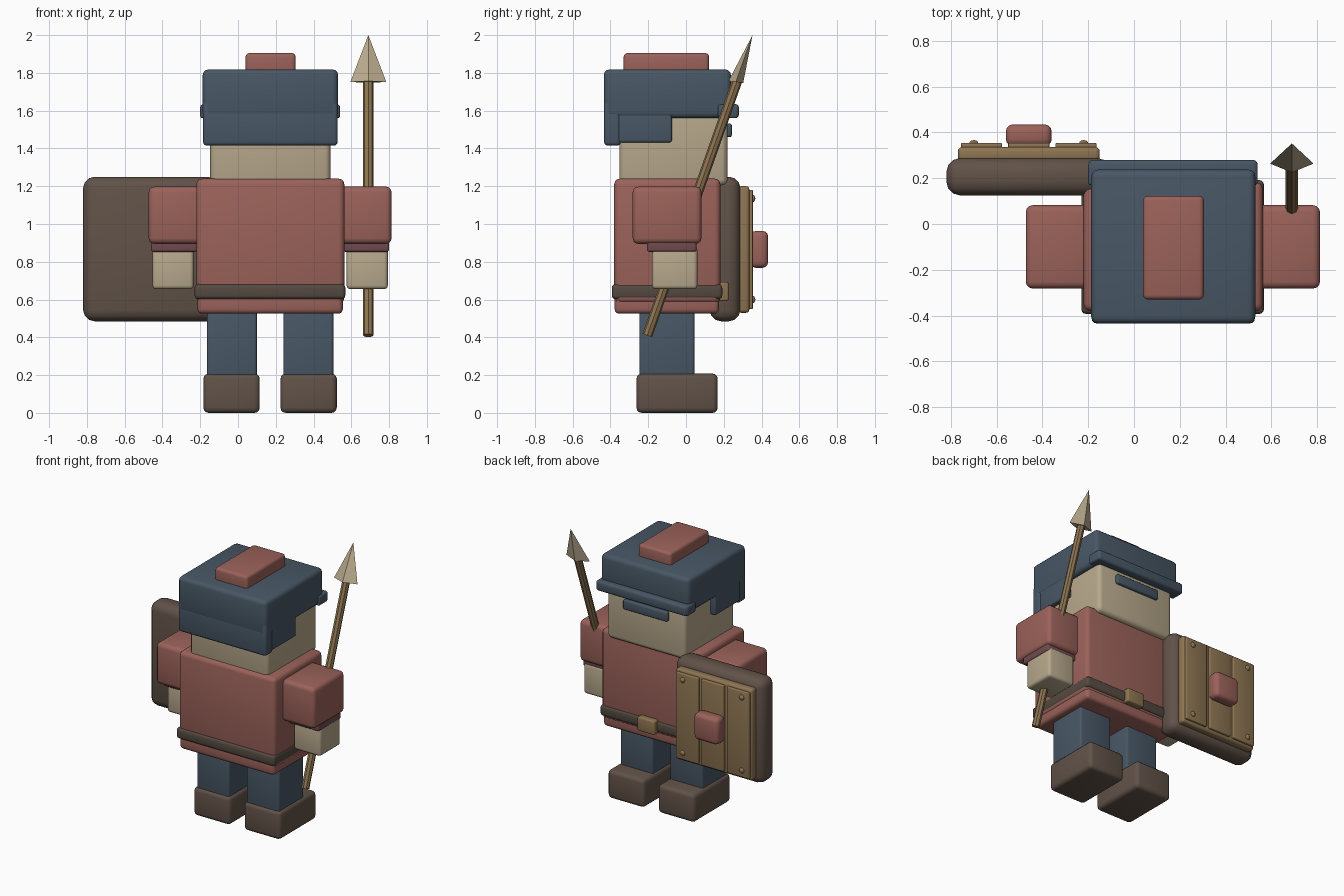
import bpy, bmesh, math
from mathutils import Vector

if "Cube" in bpy.data.objects:
    bpy.data.objects.remove(bpy.data.objects["Cube"])


def material(name, rgb):
    m = bpy.data.materials.new(name)
    lin = [((c / 255 + 0.055) / 1.055) ** 2.4 for c in rgb]
    m.diffuse_color = (*lin, 1)
    m.use_nodes = True
    m.node_tree.nodes["Principled BSDF"].inputs["Base Color"].default_value = m.diffuse_color
    return m


RED = material("brick red", (155, 98, 90))
DARK_RED = material("dark red", (114, 76, 78))
NAVY = material("slate blue", (72, 87, 101))
BROWN = material("dark brown", (97, 82, 72))
BELT = material("belt brown", (84, 74, 64))
TAN = material("tan", (184, 169, 141))
WOOD = material("wood", (142, 117, 82))


def finish(bm, name, mat, smooth=True):
    bmesh.ops.recalc_face_normals(bm, faces=bm.faces)
    me = bpy.data.meshes.new(name)
    bm.to_mesh(me)
    bm.free()
    me.materials.append(mat)
    ob = bpy.data.objects.new(name, me)
    bpy.context.collection.objects.link(ob)
    if smooth:
        bpy.ops.object.select_all(action='DESELECT')
        ob.select_set(True)
        bpy.context.view_layer.objects.active = ob
        bpy.ops.object.shade_smooth_by_angle(angle=math.radians(35))
    return ob


def box(name, mat, x, y, z, bevel=0.022):
    """Rounded box given its (min, max) range on each axis."""
    bm = bmesh.new()
    bmesh.ops.create_cube(bm, size=1)
    for v in bm.verts:
        v.co = [r[0] + (c + 0.5) * (r[1] - r[0]) for r, c in zip((x, y, z), v.co)]
    bmesh.ops.bevel(bm, geom=bm.edges[:], offset=bevel, segments=3,
                    profile=0.5, affect='EDGES', clamp_overlap=True)
    return finish(bm, name, mat)


CX = 0.17  # body centre line


def pair(name, mat, x, y, z, bevel=0.022):
    """Box mirrored across the body centre; x is measured from it."""
    box(name + "_right", mat, (CX + x[0], CX + x[1]), y, z, bevel)
    box(name + "_left", mat, (CX - x[1], CX - x[0]), y, z, bevel)


# Body
box("torso", RED, (-0.22, 0.563), (-0.38, 0.182), (0.58, 1.24), 0.03)
box("tunic_hem", RED, (-0.215, 0.555), (-0.378, 0.175), (0.525, 0.64), 0.025)
box("belt", BELT, (-0.23, 0.568), (-0.393, 0.192), (0.602, 0.682), 0.02)
box("buckle", WOOD, (0.10, 0.24), (0.17, 0.225), (0.592, 0.694), 0.01)

# Legs and arms
pair("boot", BROWN, (0.055, 0.353), (-0.262, 0.168), (0.0, 0.208), 0.028)
pair("leg", NAVY, (0.07, 0.335), (-0.247, 0.045), (0.17, 0.56), 0.015)
pair("sleeve", RED, (0.36, 0.643), (-0.282, 0.082), (0.895, 1.198), 0.03)
pair("cuff", DARK_RED, (0.385, 0.63), (-0.207, 0.055), (0.853, 0.93), 0.012)
pair("hand", TAN, (0.405, 0.623), (-0.18, 0.06), (0.655, 0.88), 0.02)

# Head and hat
box("head", TAN, (-0.147, 0.49), (-0.353, 0.22), (1.205, 1.70), 0.03)
box("hat_cap", NAVY, (-0.187, 0.53), (-0.435, 0.238), (1.56, 1.818), 0.03)
box("hat_neck_guard", NAVY, (-0.185, 0.528), (-0.434, -0.345), (1.415, 1.65), 0.02)
pair("hat_ear_flap", NAVY, (0.30, 0.356), (-0.36, -0.075), (1.432, 1.62), 0.012)
box("hat_brim", NAVY, (-0.197, 0.54), (0.20, 0.28), (1.56, 1.635), 0.018)
pair("brim_end", NAVY, (0.31, 0.37), (0.17, 0.27), (1.56, 1.632), 0.012)
box("moustache", NAVY, (-0.015, 0.345), (0.19, 0.243), (1.46, 1.532), 0.012)
box("hat_crest", RED, (0.04, 0.305), (-0.33, 0.122), (1.78, 1.905), 0.02)

# Shield with planks, rivets and boss
SX = -0.46
box("shield_body", BROWN, (-0.82, -0.10), (0.125, 0.288), (0.485, 1.25), 0.06)
box("shield_backing", WOOD, (-0.77, -0.15), (0.275, 0.336), (0.53, 1.20), 0.018)
for i in (-1, 0, 1):
    c = SX + i * 0.206
    box(f"shield_plank_{i + 2}", WOOD, (c - 0.09, c + 0.09), (0.325, 0.354), (0.55, 1.18), 0.006)
box("shield_boss", RED, (SX - 0.1, SX + 0.1), (0.34, 0.435), (0.768, 0.963), 0.03)
for sx in (-1, 1):
    for z in (0.60, 1.135):
        bm = bmesh.new()
        bmesh.ops.create_uvsphere(bm, u_segments=12, v_segments=8, radius=0.02)
        for v in bm.verts:
            v.co = (v.co.x + SX + sx * 0.24, v.co.y * 0.75 + 0.352, v.co.z + z)
        finish(bm, "shield_rivet", WOOD)

# Spear: leaning shaft and a flattened four-sided point
low, high = Vector((0.69, -0.205, 0.41)), Vector((0.69, 0.275, 1.77))
axis = high - low
rot = Vector((0, 0, 1)).rotation_difference(axis).to_matrix().to_4x4()
bm = bmesh.new()
bmesh.ops.create_cone(bm, cap_ends=True, segments=8, radius1=0.027, radius2=0.027, depth=axis.length)
bmesh.ops.rotate(bm, verts=bm.verts, matrix=rot.to_3x3())
bmesh.ops.translate(bm, verts=bm.verts, vec=(low + high) / 2)
finish(bm, "spear_shaft", WOOD, smooth=False)

bm = bmesh.new()
tip = bm.verts.new((0.69, 0.352, 2.0))
base = [bm.verts.new(p) for p in
        ((0.595, 0.264, 1.752), (0.69, 0.225, 1.757), (0.785, 0.264, 1.752), (0.69, 0.303, 1.747))]
bm.faces.new(base)
for i in range(4):
    bm.faces.new((base[i], base[(i + 1) % 4], tip))
finish(bm, "spear_point", TAN, smooth=False)
